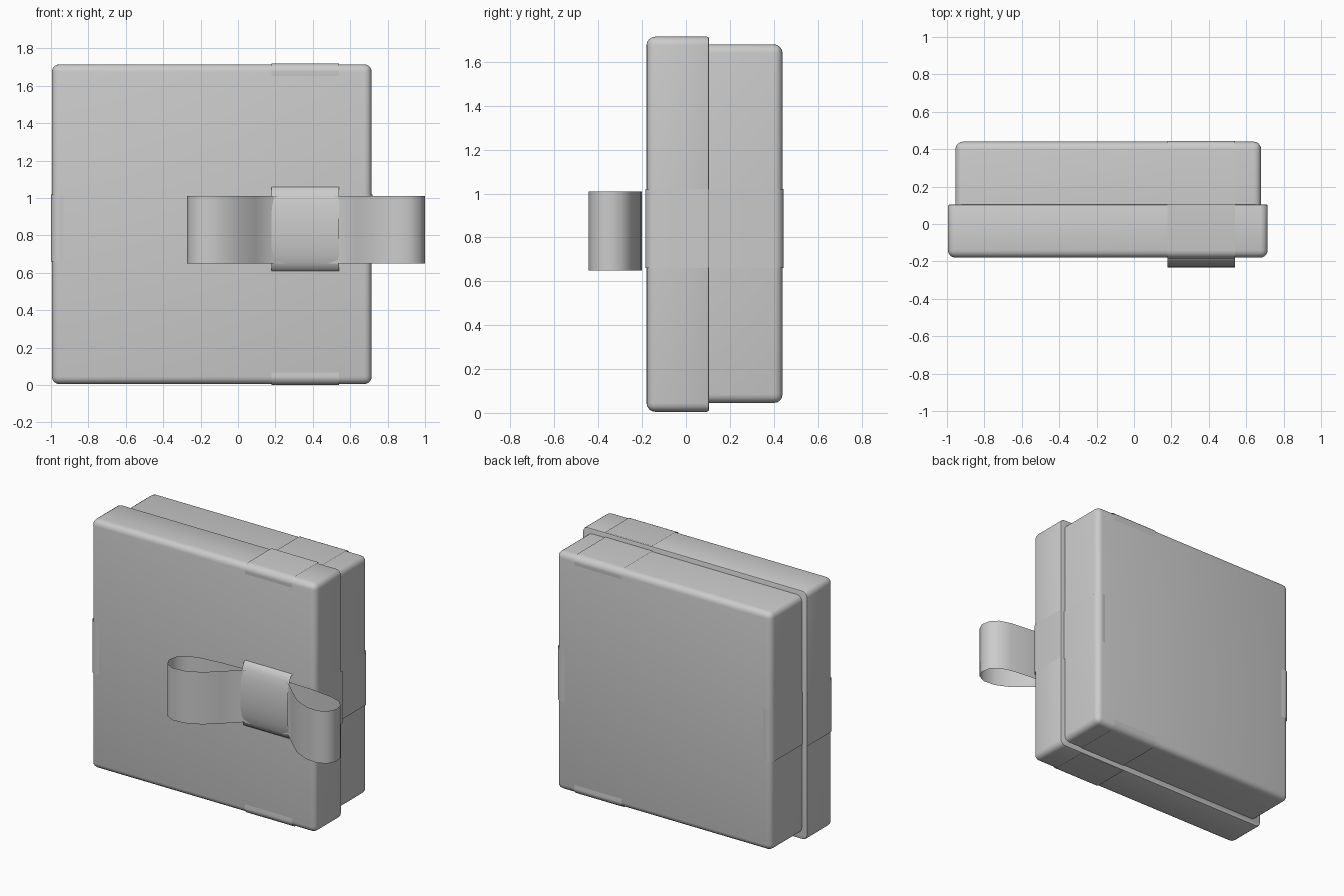
import bpy, bmesh
from math import sin, cos, pi

if "Cube" in bpy.data.objects:
    bpy.data.objects.remove(bpy.data.objects["Cube"])

R = 0.04      # rounding of box corners
GAP = 0.005   # how far the ribbon stands off the box


def finish(name, bm, angle=40):
    bmesh.ops.recalc_face_normals(bm, faces=bm.faces[:])
    me = bpy.data.meshes.new(name)
    bm.to_mesh(me)
    bm.free()
    ob = bpy.data.objects.new(name, me)
    bpy.context.collection.objects.link(ob)
    bpy.ops.object.select_all(action='DESELECT')
    ob.select_set(True)
    bpy.context.view_layer.objects.active = ob
    bpy.ops.object.shade_smooth_by_angle(angle=angle * pi / 180)
    return ob


def rounded_box(name, lo, hi, rim_y, rim_round):
    """Box rounded everywhere, with a tighter rounding around its rim."""
    bm = bmesh.new()
    bmesh.ops.create_cube(bm, size=1)
    for v in bm.verts:
        for i in range(3):
            v.co[i] = lo[i] if v.co[i] < 0 else hi[i]

    def on_rim(e):
        return all(abs(v.co.y - rim_y) < 1e-4 for v in e.verts)
    bmesh.ops.bevel(bm, geom=[e for e in bm.edges if not on_rim(e)],
                    offset=R, segments=4, profile=0.5, affect='EDGES')
    if rim_round:
        bmesh.ops.bevel(bm, geom=[e for e in bm.edges if on_rim(e)],
                        offset=rim_round, segments=2, profile=0.5, affect='EDGES')
    return finish(name, bm)


def sheet(name, points, axis, a, b, closed=False, angle=60):
    """Thin ribbon: a profile of (u, y) points swept from a to b along axis."""
    bm = bmesh.new()

    def row(t):
        return [bm.verts.new((t, y, u) if axis == 'X' else (u, y, t)) for u, y in points]
    r0, r1 = row(a), row(b)
    n = len(points)
    for i in range(n if closed else n - 1):
        j = (i + 1) % n
        bm.faces.new((r0[i], r0[j], r1[j], r1[i]))
    return finish(name, bm, angle)


def wrap(lo, hi, rim, face):
    """U-shaped ribbon profile over a box part, sinking into its flat face."""
    s = 1 if face > rim else -1
    mid, half = (lo + hi) / 2, (hi - lo) / 2
    side = [(half + GAP, rim)]
    for k in range(6):
        t = k / 5 * pi / 2
        side.append((half - R + (R + GAP) * cos(t), face + s * (-R + (R + GAP) * sin(t))))
    side.append((half - R - 0.04, face - s * 0.004))
    return [(mid - u, y) for u, y in side] + [(mid + u, y) for u, y in reversed(side)]


# Box body and lid, lying on edge with the lid facing front
rounded_box("box_body", (-0.955, 0.05, 0.045), (0.68, 0.44, 1.68), 0.05, 0)
rounded_box("box_lid", (-0.995, -0.18, 0.005), (0.715, 0.105, 1.715), 0.105, 0.01)

# Ribbon bands crossing over the lid and the body
for part, xs, zs, rim, face in (
        ("lid", (-0.995, 0.715), (0.005, 1.715), 0.105, -0.18),
        ("body", (-0.955, 0.68), (0.045, 1.68), 0.105, 0.44)):
    sheet(part + "_ribbon_upright", wrap(*zs, rim, face), 'X', 0.18, 0.54)
    sheet(part + "_ribbon_level", wrap(*xs, rim, face), 'Z', 0.66, 1.02)

# Bow loops, mirrored about the knot
CX = 0.363
loop = [(0, -0.2), (0.17, -0.215), (0.27, -0.31), (0.36, -0.39), (0.46, -0.437),
        (0.55, -0.445), (0.61, -0.415), (0.637, -0.36), (0.625, -0.295),
        (0.58, -0.25), (0.5, -0.225), (0.34, -0.206), (0.17, -0.2)]
for side, s in (("left", -1), ("right", 1)):
    sheet("bow_loop_" + side, [(CX + s * u, y) for u, y in loop], 'Z', 0.65, 1.01, True, 75)

# Knot band arching over the middle of the bow
arc = [(0.835 - 0.225 * cos(k / 10 * pi), -0.18 - 0.053 * sin(k / 10 * pi)) for k in range(11)]
sheet("bow_knot", arc, 'X', 0.18, 0.54)
